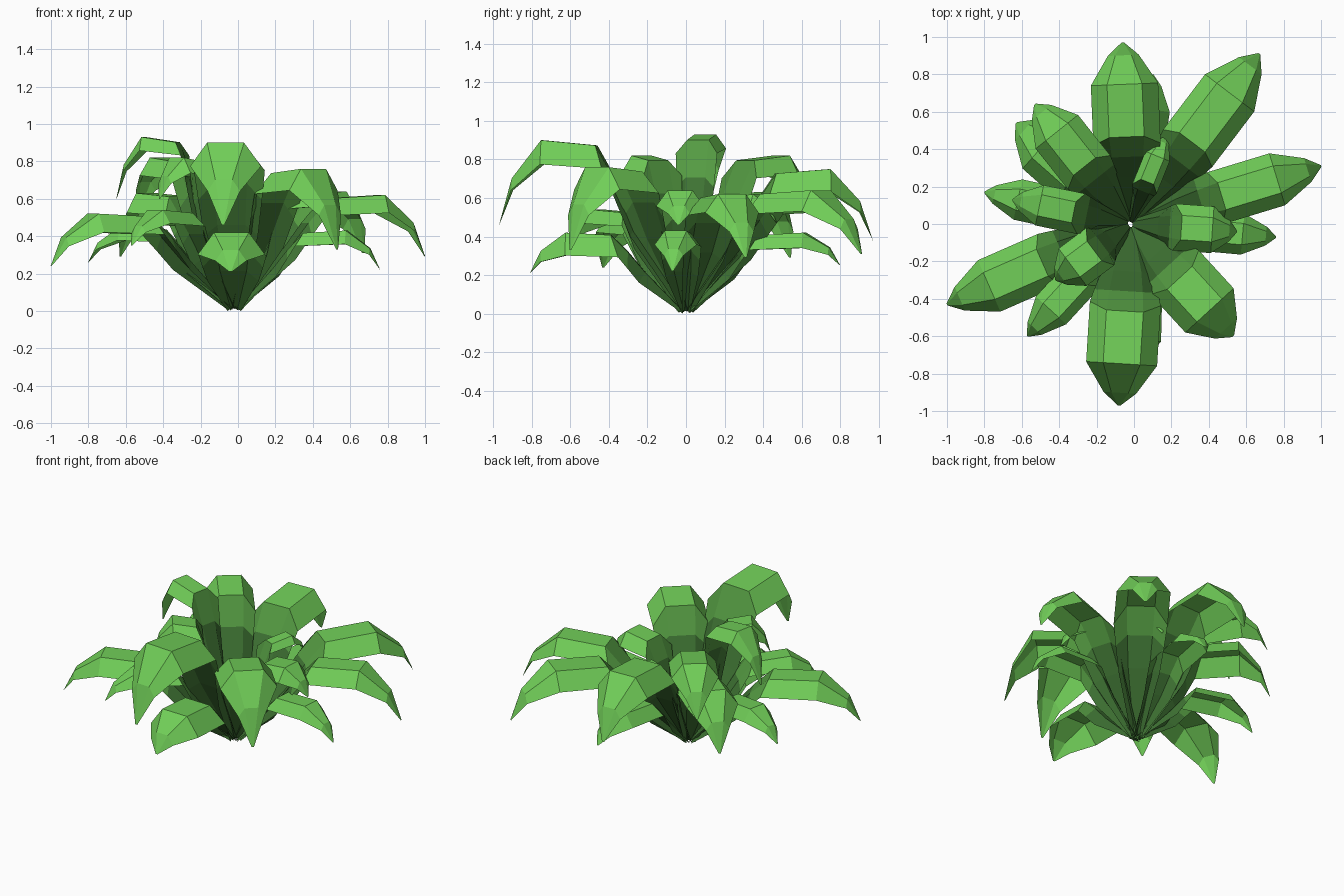
import bpy
from mathutils import Vector

if "Cube" in bpy.data.objects:
    bpy.data.objects.remove(bpy.data.objects["Cube"])


def material(name, colour):
    m = bpy.data.materials.new(name)
    m.diffuse_color = (*colour, 1)
    m.use_nodes = True
    m.node_tree.nodes["Principled BSDF"].inputs["Base Color"].default_value = m.diffuse_color
    return m


MATERIALS = [
    material("dark stem green", (0.050, 0.175, 0.034)),
    material("middle green", (0.090, 0.330, 0.055)),
    material("light leaf green", (0.165, 0.62, 0.098)),
]

# Leaf profile: reach, height (fraction of crest), width, flank drop, inward shift of edge
STATIONS = [
    (0.02, 0.03, 0.20, 0.04, 0.00),
    (0.26, 0.51, 0.76, 0.15, -0.03),
    (0.37, 0.76, 0.90, 0.24, 0.00),
    (0.48, 0.97, 1.00, 0.32, 0.04),
    (0.77, 1.00, 1.00, 0.33, 0.00),
    (0.93, None, 0.46, 0.16, 0.00),
    (1.00, None, 0.04, 0.00, 0.00),
]
SEGMENT_COLOUR = [0, 0, 1, 2, 2, 2]   # dark near the base, light at the tip
CENTRE = Vector((-0.02, 0, 0))


def leaf(name, tip_x, tip_y, tip_z, crest, width):
    """Arched leaf with a flat middle strip and two sloping flanks."""
    reach = Vector((tip_x, tip_y, 0)) - CENTRE
    out = reach.normalized()
    side = Vector((-out.y, out.x, 0))
    verts, faces, colours = [], [], []
    for i, (r, h, w, drop, shift) in enumerate(STATIONS):
        if h is not None:
            z = h * crest
        else:
            z = tip_z + (crest - tip_z) * (0.55 if r < 1 else 0)
        for s in (-1, -0.52, 0.52, 1):
            p = CENTRE + reach * r + side * (s * w * width / 2)
            p.z = z
            if abs(s) == 1:
                p.z = max(0.0, p.z - drop * width)
                p -= out * shift
            verts.append(p)
    for i, colour in enumerate(SEGMENT_COLOUR):
        for j in range(3):
            a = i * 4 + j
            faces.append((a, a + 4, a + 5, a + 1))
            colours.append(colour)
    mesh = bpy.data.meshes.new(name)
    mesh.from_pydata(verts, [], faces)
    for m in MATERIALS:
        mesh.materials.append(m)
    for poly, colour in zip(mesh.polygons, colours):
        poly.material_index = colour
    mesh.update()
    ob = bpy.data.objects.new(name, mesh)
    bpy.context.collection.objects.link(ob)


# Tip x, y, z, crest height, width
LEAVES = {
    "back_leaf": (-0.06, 0.97, 0.38, 0.75, 0.36),
    "back_right_leaf": (0.67, 0.91, 0.31, 0.64, 0.33),
    "right_leaf": (1.00, 0.31, 0.29, 0.62, 0.29),
    "right_low_leaf": (0.76, -0.07, 0.22, 0.43, 0.22),
    "right_short_leaf": (0.55, -0.04, 0.46, 0.64, 0.25),
    "front_right_leaf": (0.53, -0.60, 0.33, 0.76, 0.35),
    "left_front_leaf": (-1.00, -0.43, 0.24, 0.52, 0.30),
    "front_left_leaf": (-0.57, -0.60, 0.35, 0.54, 0.22),
    "front_left_short_leaf": (-0.42, -0.30, 0.60, 0.82, 0.25),
    "left_tall_leaf": (-0.65, 0.13, 0.60, 0.93, 0.22),
    "left_low_leaf": (-0.80, 0.17, 0.26, 0.45, 0.22),
    "front_tall_leaf": (-0.08, -0.97, 0.46, 0.90, 0.38),
    "front_low_leaf": (-0.04, -0.81, 0.21, 0.42, 0.36),
    "back_left_tall_leaf": (-0.53, 0.64, 0.53, 0.82, 0.29),
    "back_left_leaf": (-0.63, 0.54, 0.29, 0.63, 0.32),
    "back_low_leaf": (0.10, 0.80, 0.25, 0.42, 0.24),
    "back_small_leaf": (0.17, 0.47, 0.47, 0.62, 0.14),
}
for name, args in LEAVES.items():
    leaf(name, *args)
